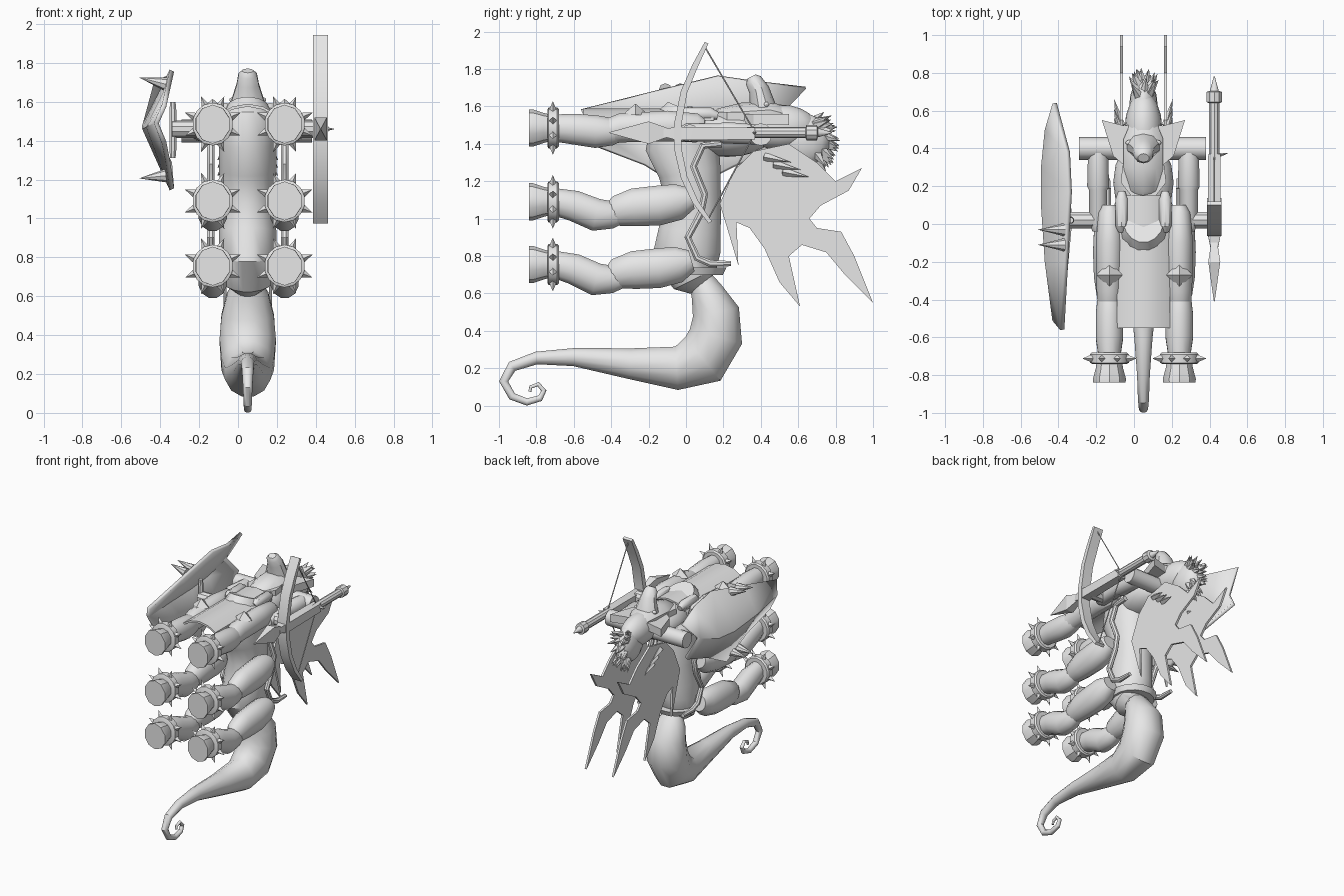
import bpy, bmesh, math, random
from mathutils import Vector, Matrix

if "Cube" in bpy.data.objects:
    bpy.data.objects.remove(bpy.data.objects["Cube"], do_unlink=True)
random.seed(4)
CX = 0.05  # body midline

stone = bpy.data.materials.new("plain_grey")
stone.use_nodes = True
stone.diffuse_color = (0.8, 0.8, 0.8, 1)
stone.node_tree.nodes["Principled BSDF"].inputs["Base Color"].default_value = (0.8, 0.8, 0.8, 1)


def finish(name, bm, angle=35):
    bmesh.ops.recalc_face_normals(bm, faces=bm.faces[:])
    me = bpy.data.meshes.new(name)
    bm.to_mesh(me)
    bm.free()
    me.shade_smooth()
    me.set_sharp_from_angle(angle=math.radians(angle))
    me.materials.append(stone)
    ob = bpy.data.objects.new(name, me)
    bpy.context.collection.objects.link(ob)
    return ob


def loft(name, x, rings, sides=12, angle=35):
    """Tube in a plane of constant x; rings are (y, z, x radius, other radius)."""
    bm = bmesh.new()
    loops = []
    pts = [Vector((x, r[0], r[1])) for r in rings]
    for i, r in enumerate(rings):
        tan = (pts[min(i + 1, len(pts) - 1)] - pts[max(i - 1, 0)]).normalized()
        side = Vector((1, 0, 0))
        nor = side.cross(tan)
        loop = []
        for k in range(sides):
            a = math.tau * (k + 0.5) / sides
            loop.append(bm.verts.new(pts[i] + side * r[2] * math.cos(a) + nor * r[-1] * math.sin(a)))
        loops.append(loop)
    for a, b in zip(loops, loops[1:]):
        for k in range(sides):
            n = (k + 1) % sides
            bm.faces.new((a[k], a[n], b[n], b[k]))
    bm.faces.new(loops[0])
    bm.faces.new(loops[-1])
    return finish(name, bm, angle)


def cones(name, items, sides=6):
    """Items are (base, direction, base radius, tip radius, length)."""
    bm = bmesh.new()
    for base, d, r1, r2, length in items:
        d = Vector(d).normalized()
        m = Matrix.Translation(Vector(base) + d * length / 2) @ d.to_track_quat('Z', 'Y').to_matrix().to_4x4()
        bmesh.ops.create_cone(bm, cap_ends=True, segments=sides, radius1=r1, radius2=r2, depth=length, matrix=m)
    return finish(name, bm)


def ball(name, centre, size):
    bm = bmesh.new()
    m = Matrix.Translation(centre) @ Matrix.Diagonal((*size, 1))
    bmesh.ops.create_uvsphere(bm, u_segments=16, v_segments=10, radius=1, matrix=m)
    return finish(name, bm)


def prism(name, axis, outline, lo, hi):
    """Extrude a flat outline along one axis."""
    def place(p, t):
        return {'x': (t, *p), 'y': (p[0], t, p[1]), 'z': (*p, t)}[axis]
    bm = bmesh.new()
    a = [bm.verts.new(place(p, lo)) for p in outline]
    b = [bm.verts.new(place(p, hi)) for p in outline]
    bm.faces.new(a)
    bm.faces.new(b)
    for k in range(len(a)):
        n = (k + 1) % len(a)
        bm.faces.new((a[k], a[n], b[n], b[k]))
    return finish(name, bm, 25)


# Torso, belt and chest
loft("torso", CX, [(.08, .64, .07), (.05, .68, .13, .13), (0, .8, .15, .19), (.02, .93, .15, .17),
                   (.04, 1.08, .14, .15), (.02, 1.25, .15, .17), (-.02, 1.38, .15, .2),
                   (0, 1.5, .15, .19), (.03, 1.57, .11, .14)], 16)
loft("belt", CX, [(.05, .7, .15, .15), (.05, .74, .165, .17)], 16)
ball("chest", (CX, .22, 1.45), (.16, .24, .12))

# Curled tail
loft("tail", CX, [(.08, .67, .07), (.11, .61, .11, .09), (.16, .5, .14, .13), (.16, .37, .15),
                  (.09, .25, .14, .155), (-.05, .2, .12), (-.3, .225, .085), (-.6, .26, .05),
                  (-.8, .255, .035), (-.93, .21, .03), (-.975, .13, .025), (-.93, .05, .022),
                  (-.85, .02, .02), (-.78, .04, .018), (-.76, .08, .015), (-.79, .115, .012),
                  (-.83, .1, .01), (-.835, .075, .008)])

# Six legs: foot, spiked bracelet, shin and thigh
for side, x in (("right", -.13), ("left", .24)):
    for row, z, drop in (("upper", 1.485, .02), ("middle", 1.09, .07), ("lower", .755, .08)):
        tag = f"{side}_{row}"
        loft(tag + "_foot", x, [(-.84, z, .09, .1), (-.82, z, .092, .1), (-.76, z, .075, .08), (-.72, z, .07)], 10)
        loft(tag + "_bracelet", x, [(-.74, z, .095, .1), (-.735, z, .105, .11), (-.69, z, .105, .11), (-.68, z, .095, .1)], 14)
        spikes = []
        for k in range(8):
            a = math.tau * (k + .5) / 8
            d = Vector((math.cos(a), 0, math.sin(a)))
            spikes.append((Vector((x, -.712, z)) + d * .095, d, .024, 0, .06))
        cones(tag + "_bracelet_spikes", spikes, 4)
        loft(tag + "_shin", x, [(-.7, z, .06, .075), (-.6, z - drop * .3, .075, .085),
                                (-.48, z - drop, .075, .09), (-.39, z - drop, .065, .075), (-.34, z - drop, .05)])
        if row == "upper":
            loft(tag + "_thigh", x, [(-.42, z - .02, .065, .07), (-.35, z, .07, .08), (-.1, z + .01, .075, .085),
                                     (.06, z, .06, .08), (.1, z, .04, .05)])
            cones(tag + "_knee_spike", [((x, -.27, z + .07), (0, 0, 1), .07, 0, .06)], 4)
        else:
            loft(tag + "_thigh", x, [(-.42, z - drop, .04, .05), (-.37, z - .05, .07, .085), (-.28, z - .03, .085, .105),
                                     (-.15, z - .02, .09, .11), (-.04, z, .085, .1), (.03, z + .02, .06, .06)])

# Body hoses, shoulder pads and forearms on both sides
for side, s in (("right", -1), ("left", 1)):
    loft(side + "_hose", CX + s * .19, [(.19, 1.4, .02), (.09, 1.39, .02), (.04, 1.28, .02), (.1, 1.13, .02),
                                        (.08, 1.03, .02), (.01, .9, .02), (.06, .79, .02), (.13, .76, .02),
                                        (.24, .76, .015)], 8)
    loft(side + "_shoulder_pad", CX + s * .115, [(-.04, 1.55, .02), (-.01, 1.56, .035), (.13, 1.56, .035), (.17, 1.55, .02)], 10)
    loft(side + "_forearm", CX + s * .24, [(.38, 1.45, .055), (.2, 1.46, .06), (.18, 1.46, .05), (0, 1.46, .05), (-.04, 1.46, .03)])
cones("upper_arms", [((-.29, .4, 1.45), (1, 0, 0), .06, .06, .67)], 12)
cones("hands", [((-.34, .02, 1.46), (1, 0, 0), .045, .045, .14), ((.28, .02, 1.46), (1, 0, 0), .045, .045, .13)], 10)

# Arched plate reaching forward over the upper legs
arc = [(CX - .14, 1.54), (CX - .08, 1.575), (CX, 1.59), (CX + .08, 1.575), (CX + .14, 1.54)]
prism("back_plate", 'y', arc + [(px, pz - .015) for px, pz in reversed(arc)], -.55, .15)

# Head looking upward, with snout, jaw, brow and eyes
ball("head", (CX, .5, 1.49), (.1, .2, .12))
loft("face", CX, [(.14, 1.52, .03), (.18, 1.54, .09, .05), (.3, 1.55, .11, .07), (.45, 1.56, .11, .07), (.56, 1.54, .06, .04)], 10)
loft("snout", CX, [(.44, 1.5, .1, .08), (.41, 1.6, .09, .07), (.39, 1.69, .06, .055), (.36, 1.74, .05, .045), (.35, 1.76, .03, .025)], 10)
prism("brow_collar", 'z', [(CX - .22, .55), (CX - .1, .52), (CX, .54), (CX + .1, .52), (CX + .22, .55),
                           (CX + .16, .36), (CX + .09, .3), (CX - .09, .3), (CX - .16, .36)], 1.5, 1.56)
prism("jaw_collar", 'z', [(CX - .11, .31), (CX + .11, .31), (CX + .12, .22), (CX + .05, .13),
                          (CX - .05, .13), (CX - .12, .22)], 1.51, 1.57)
for s in (-1, 1):
    ball("eye", (CX + s * .07, .43, 1.61), (.025, .015, .015))

# Spiky hair on the crown
ball("hair_base", (CX, .63, 1.42), (.075, .14, .14))
locks = []
for k in range(40):
    a = random.uniform(-1.3, 1.1)
    d = Vector((random.uniform(-.6, .6), math.cos(a), math.sin(a))).normalized()
    base = Vector((CX, .63, 1.42)) + Vector((d.x * .065, d.y * .11, d.z * .12))
    locks.append((base, d + Vector((0, .1, -.4)), .028, 0, .09))
cones("hair_locks", locks, 5)

# Two ragged webs trailing behind the head
web = [(.18, 1.08), (.26, 1.26), (.36, 1.36), (.55, 1.4), (.7, 1.3), (.8, 1.2), (.94, 1.27), (.87, 1.15),
       (.72, 1.07), (.66, 1.0), (.7, .95), (.83, .93), (.9, .8), (1, .55), (.85, .7), (.75, .82), (.62, .86),
       (.55, .8), (.61, .53), (.5, .66), (.42, .84), (.34, .95), (.27, .98), (.28, .75), (.22, .95)]
for side, s in (("right", -1), ("left", 1)):
    prism(side + "_web", 'x', web, CX + s * .117 - .008, CX + s * .117 + .008)
    cones(side + "_web_quills", [((CX + s * .12, .42 + .05 * k, 1.33 - .04 * k), (s * .25, 1, -.2), .025, 0, .15)
                                 for k in range(3)], 4)

# Long ridged shield with a forked rear end
top = [(-.56, 1.58), (-.2, 1.67), (.17, 1.76), (.38, 1.73), (.64, 1.7)]
ridge = [(-.51, 1.49), (-.2, 1.47), (.1, 1.46), (.3, 1.48), (.5, 1.55)]
low = [(-.48, 1.39), (-.22, 1.29), (0, 1.15), (.25, 1.28), (.6, 1.42)]
depth = [(-.38, -.42), (-.36, -.46), (-.34, -.48), (-.35, -.48), (-.42, -.46)]
bm = bmesh.new()
rows = [[bm.verts.new((d[i], *p)) for p, d in zip(line, depth)] for line, i in ((top, 0), (ridge, 1), (low, 0))]
for a, b in zip(rows, rows[1:]):
    for k in range(len(a) - 1):
        bm.faces.new((a[k], a[k + 1], b[k + 1], b[k]))
shield = finish("shield", bm, 20)
mod = shield.modifiers.new("thickness", 'SOLIDIFY')
mod.thickness = .025
mod.offset = 0
cones("shield_spikes", [((-.37, y, z), (-1, 0, t), .035, 0, .14)
                        for z, t in ((1.69, .25), (1.22, -.1)) for y in (-.03, -.11)], 8)
loft("shield_handle", -.335, [(.02, 1.6, .015), (.02, 1.55, .02), (.02, 1.45, .02), (.02, 1.36, .02), (.02, 1.31, .015)], 8)

# Bow with string, stock and long bolt
BX = .425
loft("bow", BX, [(.11, 1.94, .055, .015), (.05, 1.82, .055, .022), (-.01, 1.68, .055, .025), (-.045, 1.5, .055, .028),
                 (-.045, 1.38, .055, .028), (-.01, 1.22, .055, .025), (.05, 1.09, .055, .022), (.13, .98, .055, .015)], 4)
for name, end in (("upper_string", (.1, 1.92)), ("lower_string", (.12, 1.0))):
    loft(name, BX, [(*end, .004), (.37, 1.46, .004)], 6)
loft("stock", BX, [(-.12, 1.46, .03), (-.05, 1.455, .05), (.37, 1.455, .045)], 4)
loft("bolt_head", BX, [(-.41, 1.46, .003), (-.2, 1.46, .045, .085), (-.06, 1.46, .015)], 4, 15)
loft("bolt_shaft", BX, [(-.1, 1.46, .02), (.2, 1.46, .022), (.35, 1.46, .03), (.64, 1.46, .03), (.645, 1.46, .042),
                        (.7, 1.46, .042), (.705, 1.46, .025), (.78, 1.46, .003)], 10)
cones("bolt_spur", [((BX, .36, 1.46), (1, .2, 0), .018, 0, .075)], 4)
